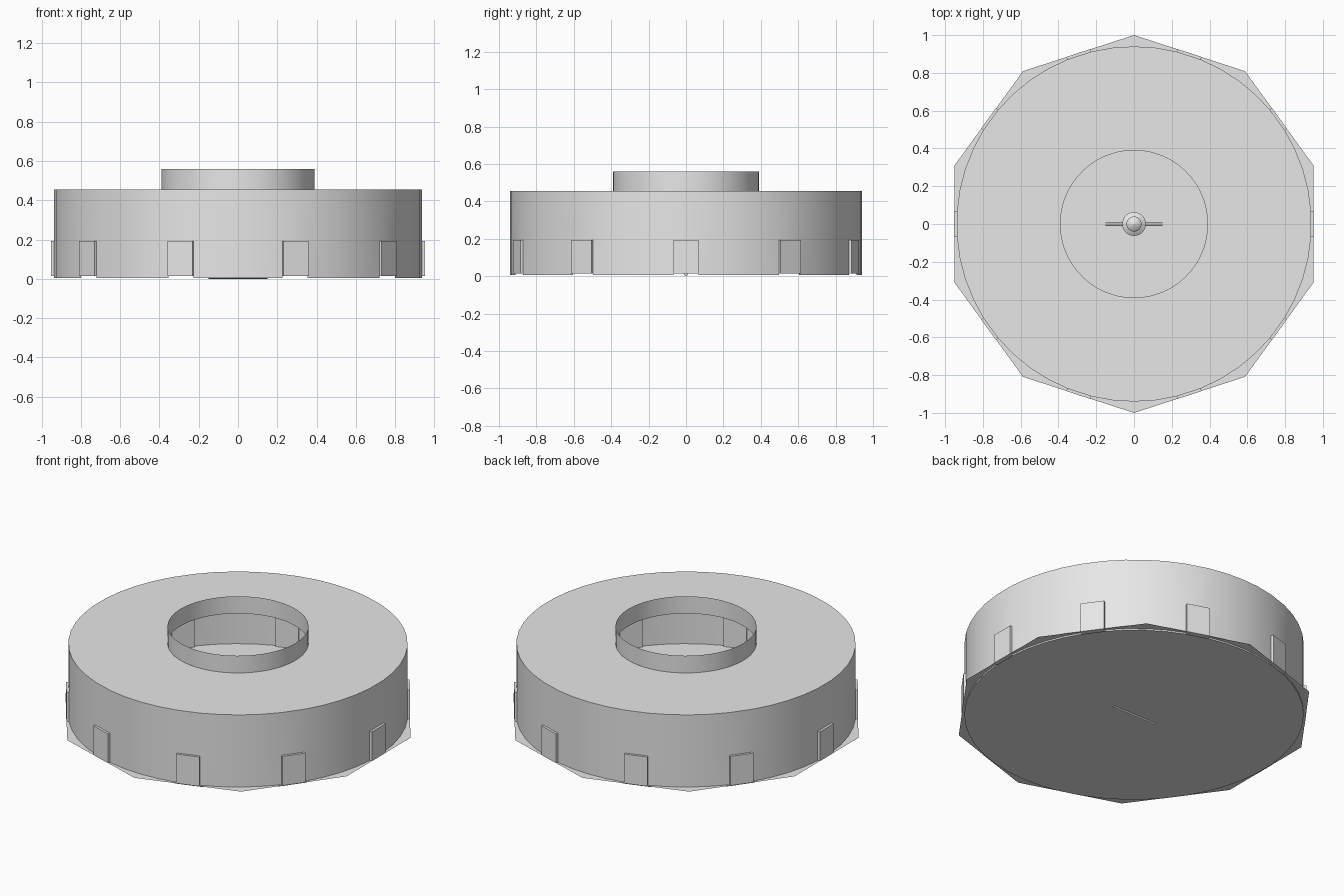
import bpy, bmesh, math
from mathutils import Matrix

cube = bpy.data.objects.get("Cube")
if cube:
    bpy.data.objects.remove(cube, do_unlink=True)

grey = bpy.data.materials.new("light_grey")
grey.use_nodes = True
grey.diffuse_color = (0.8, 0.8, 0.8, 1)
grey.node_tree.nodes["Principled BSDF"].inputs["Base Color"].default_value = (0.8, 0.8, 0.8, 1)

R, COLLAR_R = 0.94, 0.39
BASE, FLOOR, DOOR_TOP, ROOF, TOP = 0.005, 0.014, 0.193, 0.455, 0.56
DOORS, DOOR_HALF = 10, 0.067


def finish(name, bm, smooth=True):
    mesh = bpy.data.meshes.new(name)
    bm.to_mesh(mesh)
    bm.free()
    mesh.materials.append(grey)
    obj = bpy.data.objects.new(name, mesh)
    bpy.context.collection.objects.link(obj)
    if smooth:
        bpy.ops.object.select_all(action='DESELECT')
        obj.select_set(True)
        bpy.context.view_layer.objects.active = obj
        bpy.ops.object.shade_smooth_by_angle(angle=math.radians(30))
    return obj


def ring(bm, radius, z, angles):
    return [bm.verts.new((radius * math.cos(a), radius * math.sin(a), z)) for a in angles]


def bridge(bm, low, high, skip=lambda i: False):
    n = len(low)
    for i in range(n):
        if not skip(i):
            j = (i + 1) % n
            bm.faces.new((low[i], low[j], high[j], high[i]))


def lathe(name, profile, segments):
    bm = bmesh.new()
    angles = [2 * math.pi * i / segments for i in range(segments)]
    rings = [ring(bm, r, z, angles) for r, z in profile]
    for low, high in zip(rings, rings[1:]):
        bridge(bm, low, high)
    return finish(name, bm)


# Angles around the wall: one span per doorway, four spans between doorways
half = math.asin(DOOR_HALF / R)
step = 2 * math.pi / DOORS
STRIPS = 4
angles = []
for d in range(DOORS):
    angles.append(d * step - half)
    angles += [d * step + half + (step - 2 * half) * k / STRIPS for k in range(STRIPS)]

# Round wall with doorways, closed underneath, open ring roof
bm = bmesh.new()
base, lintel, eave, hole = (ring(bm, r, z, angles) for r, z in
                            ((R, BASE), (R, DOOR_TOP), (R, ROOF), (COLLAR_R, ROOF)))
bridge(bm, base, lintel, lambda i: i % (STRIPS + 1) == 0)
bridge(bm, lintel, eave)
bridge(bm, eave, hole)
bm.faces.new(base[::-1])
finish("round_wall_and_roof", bm)

# Open collar above the roof hole
lathe("roof_collar", [(COLLAR_R, ROOF), (COLLAR_R, TOP)], 64)

# Ten-sided floor sheet
bm = bmesh.new()
bm.faces.new(ring(bm, 1.0, FLOOR, [(i + 0.5) * step for i in range(DOORS)]))
finish("floor_plate", bm, False)

# Door panels, set through the doorways
OUTER, INNER = 0.952, 0.925
for d in range(DOORS):
    bm = bmesh.new()
    size = Matrix.Diagonal((OUTER - INNER, 2 * DOOR_HALF, DOOR_TOP - FLOOR, 1))
    place = Matrix.Translation(((OUTER + INNER) / 2, 0, (DOOR_TOP + FLOOR) / 2))
    bmesh.ops.create_cube(bm, size=1, matrix=Matrix.Rotation(d * step, 4, 'Z') @ place @ size)
    finish(f"door_panel_{d + 1}", bm, False)

# Thin rod lying in the middle of the floor
bm = bmesh.new()
bmesh.ops.create_cone(bm, cap_ends=True, segments=12, radius1=0.01, radius2=0.01, depth=0.3,
                      matrix=Matrix.Translation((0, 0, 0.01)) @ Matrix.Rotation(math.pi / 2, 4, 'Y'))
finish("floor_rod", bm)

# Small turned post at the centre
lathe("centre_post", [(0.063, FLOOR), (0.063, 0.03), (0.048, 0.04), (0.025, 0.05),
                      (0.02, 0.12), (0.04, 0.15), (0.03, 0.16), (0.001, 0.17)], 24)
